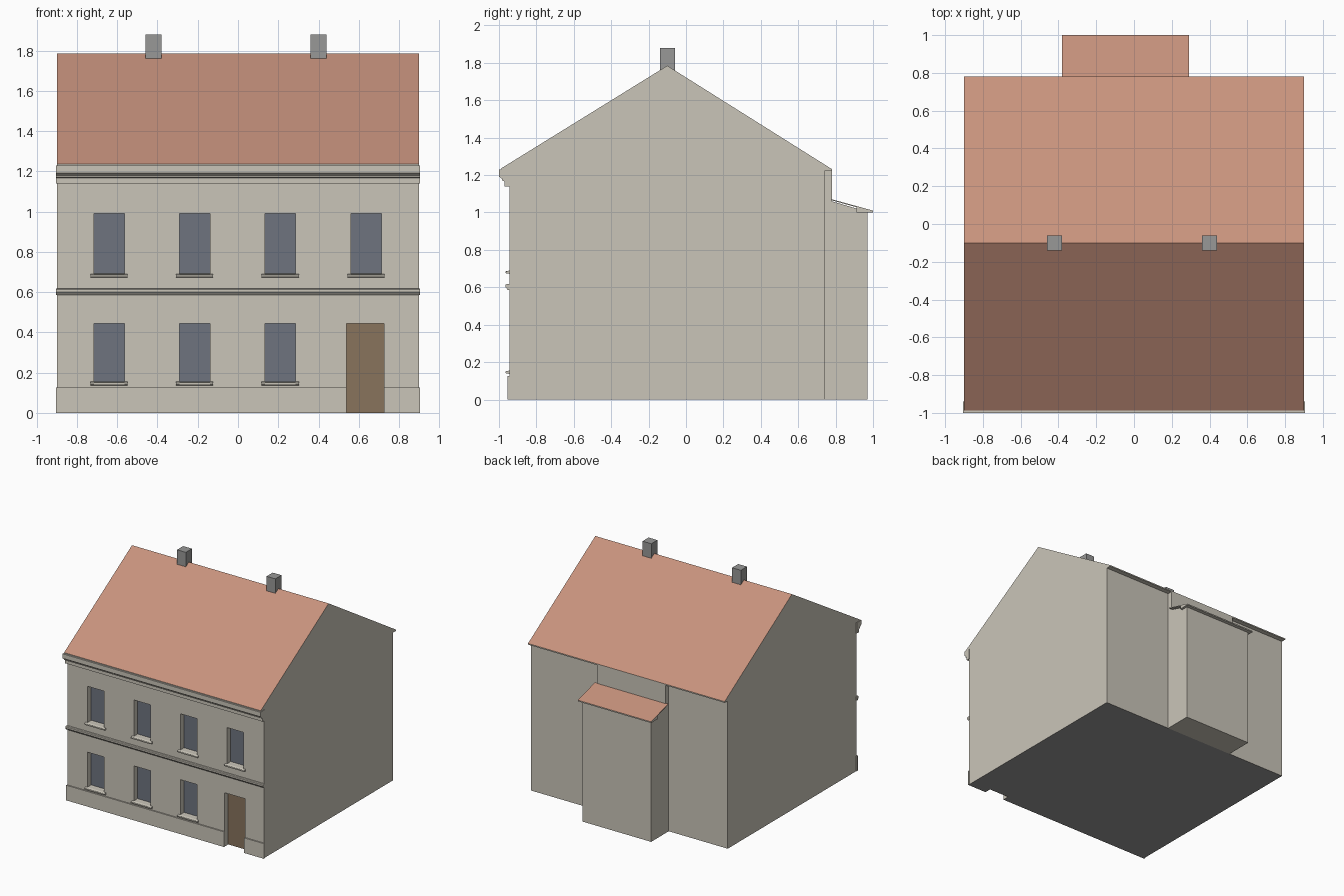
import bpy, bmesh

cube = bpy.data.objects.get("Cube")
if cube:
    bpy.data.objects.remove(cube, do_unlink=True)


def material(name, rgb):
    """Flat material from 0-255 display values, stored as linear."""
    lin = [((c / 255 + 0.055) / 1.055) ** 2.4 for c in rgb] + [1]
    m = bpy.data.materials.new(name)
    m.use_nodes = True
    m.diffuse_color = lin
    m.node_tree.nodes["Principled BSDF"].inputs["Base Color"].default_value = lin
    return m


WALL = material("cream_render", (202, 197, 185))
TILE = material("terracotta_tile", (200, 147, 125))
GREY = material("grey_stone", (152, 152, 151))
GLASS = material("blue_grey_glass", (110, 116, 127))
WOOD = material("brown_wood", (136, 115, 92))


def add_prism(bm, profile, x0, x1):
    """Extrude a (y, z) profile along x."""
    face = bm.faces.new([bm.verts.new((x0, y, z)) for y, z in profile])
    ext = bmesh.ops.extrude_face_region(bm, geom=[face])
    verts = [v for v in ext["geom"] if isinstance(v, bmesh.types.BMVert)]
    bmesh.ops.translate(bm, verts=verts, vec=(x1 - x0, 0, 0))
    bmesh.ops.recalc_face_normals(bm, faces=bm.faces)


def finish(name, bm, *mats):
    mesh = bpy.data.meshes.new(name)
    bm.to_mesh(mesh)
    bm.free()
    for m in mats:
        mesh.materials.append(m)
    obj = bpy.data.objects.new(name, mesh)
    bpy.context.collection.objects.link(obj)
    return obj


def prism(name, profile, x0, x1, *mats):
    bm = bmesh.new()
    add_prism(bm, profile, x0, x1)
    return finish(name, bm, *mats)


def rect(y0, y1, z0, z1):
    return [(y0, z0), (y1, z0), (y1, z1), (y0, z1)]


def paint(obj):
    """Sloping upward faces are tiled; the ground face is stone."""
    for p in obj.data.polygons:
        if 0.5 < p.normal.z < 0.99:
            p.material_index = 1
        elif p.normal.z < -0.9 and p.center.z < 0.01:
            p.material_index = 2


FRONT, BACK, PANE = -0.945, 0.74, -0.895
HALF, TRIM = 0.9, 0.905

# Openings: x centre, bottom, top
columns = [-0.64, -0.215, 0.21, 0.637]
windows = [(x, 0.69, 0.99) for x in columns] + [(x, 0.155, 0.445) for x in columns[:3]]
DOOR_L, DOOR_R, DOOR_TOP = 0.54, 0.725, 0.445
WIN = 0.076

# Main body with gables and roof
house = prism("house_body", [
    (FRONT, 0), (BACK, 0), (BACK, 1.222), (0.78, 1.222), (0.78, 1.232),
    (-0.1, 1.785), (-0.988, 1.236), (-0.988, 1.222), (FRONT, 1.222)],
    -HALF, HALF, WALL, TILE, GREY)

# Recesses for windows and door
bm = bmesh.new()
for x, z0, z1 in windows:
    add_prism(bm, rect(-1.1, PANE, z0, z1), x - WIN, x + WIN)
add_prism(bm, rect(-1.1, PANE, -0.1, DOOR_TOP), DOOR_L, DOOR_R)
cutter = finish("opening_cutter", bm, WALL)
cutter.hide_render = True
mod = house.modifiers.new("openings", "BOOLEAN")
mod.operation = "DIFFERENCE"
mod.solver = "EXACT"
mod.object = cutter
bpy.context.view_layer.objects.active = house
bpy.ops.object.modifier_apply(modifier=mod.name)
bpy.data.objects.remove(cutter, do_unlink=True)
paint(house)

# Panes, sills and door leaf
for i, (x, z0, z1) in enumerate(windows, 1):
    prism(f"window_pane_{i}", rect(PANE - 0.004, PANE + 0.002, z0, z1),
          x - WIN, x + WIN, GLASS)
    prism(f"window_sill_{i}", [
        (PANE, z0 - 0.012), (FRONT, z0 - 0.016), (-0.962, z0 - 0.016),
        (-0.962, z0 - 0.004), (PANE, z0 + 0.002)], x - WIN, x + WIN, WALL)
    prism(f"sill_nosing_{i}", [
        (FRONT, z0 - 0.018), (-0.964, z0 - 0.014), (-0.964, z0 - 0.006),
        (FRONT, z0)], x - 0.092, x + 0.092, WALL)
prism("door_leaf", rect(PANE - 0.004, PANE + 0.002, 0, DOOR_TOP), DOOR_L, DOOR_R, WOOD)

# Plinth, split by the doorway
for side, x0, x1 in (("right", -TRIM, DOOR_L), ("left", DOOR_R, TRIM)):
    paint(prism(f"plinth_{side}", rect(-0.955, FRONT + 0.005, 0, 0.125),
                x0, x1, WALL, TILE, GREY))

# String course and eaves cornice
prism("string_course", [
    (FRONT + 0.005, 0.585), (-0.952, 0.585), (-0.965, 0.6), (-0.965, 0.613),
    (-0.96, 0.617), (FRONT + 0.005, 0.617)], -TRIM, TRIM, WALL)
prism("cornice", [
    (FRONT + 0.005, 1.14), (-0.97, 1.14), (-0.97, 1.166), (-0.984, 1.172),
    (-0.984, 1.18), (-1.0, 1.192), (-1.0, 1.229), (FRONT + 0.005, 1.229)],
    -TRIM, TRIM, WALL)

# Rear extension with its lean-to roof
prism("rear_extension", [
    (BACK, 0), (0.97, 0), (0.97, 1.004), (0.78, 1.06), (0.78, 1.224), (BACK, 1.224)],
    -0.36, 0.27, WALL)
paint(prism("extension_roof", [
    (0.775, 1.072), (1.0, 1.01), (1.0, 1.0), (0.912, 1.0), (0.912, 1.028),
    (0.775, 1.066)], -0.38, 0.29, WALL, TILE, GREY))

# Chimneys on the ridge
for side, x in (("right", -0.42), ("left", 0.4)):
    prism(f"chimney_{side}", rect(-0.14, -0.06, 1.72, 1.88), x - 0.04, x + 0.04, GREY)
